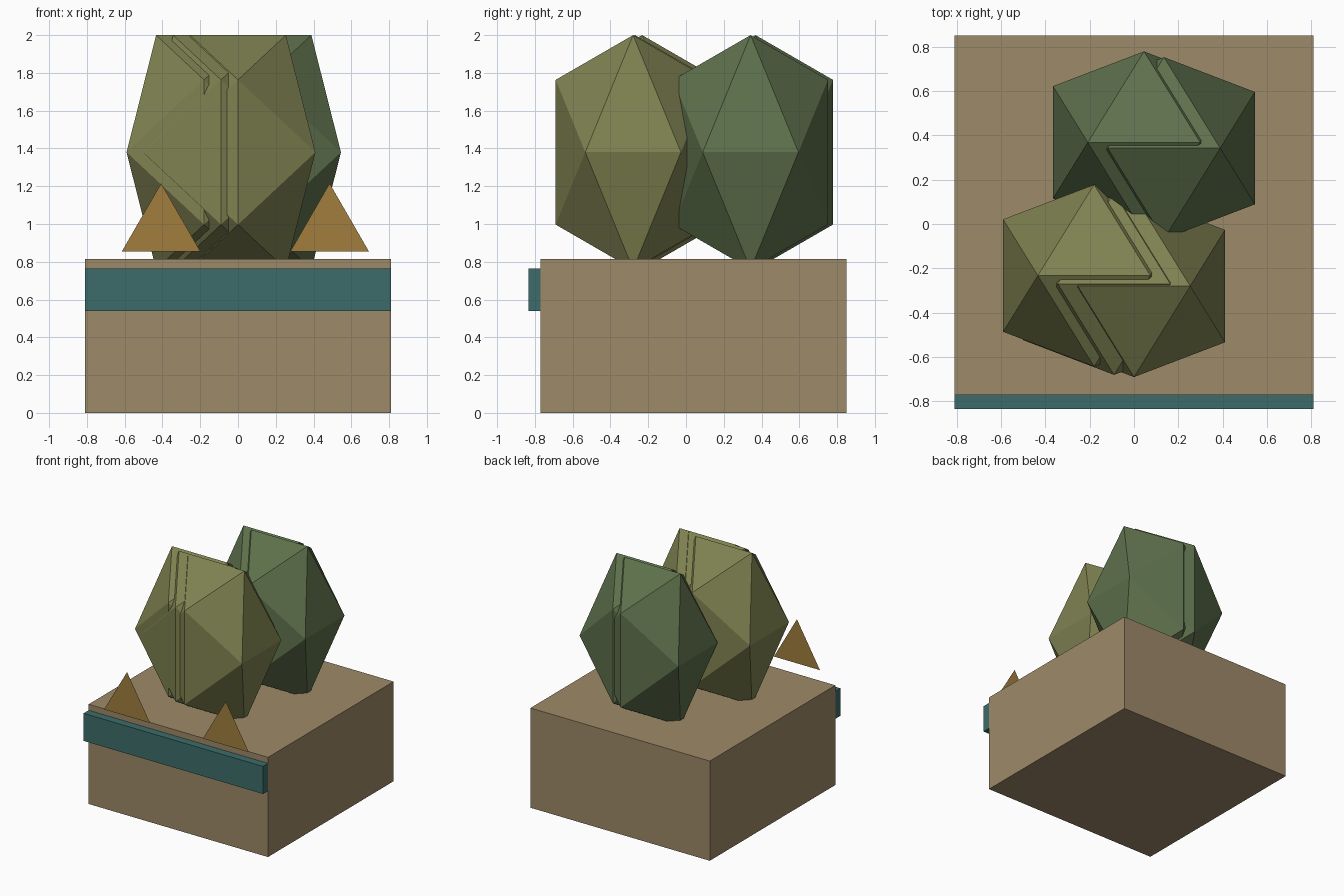
import bpy, bmesh, math
from mathutils import Vector

if "Cube" in bpy.data.objects:
    bpy.data.objects.remove(bpy.data.objects["Cube"])


def material(name, rgb):
    m = bpy.data.materials.new(name)
    m.diffuse_color = [(c / 255) ** 2.2 for c in rgb] + [1]
    m.use_nodes = True
    m.node_tree.nodes["Principled BSDF"].inputs["Base Color"].default_value = m.diffuse_color
    return m


def add_object(name, bm, mat):
    me = bpy.data.meshes.new(name)
    bm.to_mesh(me)
    bm.free()
    me.materials.append(mat)
    ob = bpy.data.objects.new(name, me)
    bpy.context.collection.objects.link(ob)
    return ob


def box(name, lo, hi, mat):
    bm = bmesh.new()
    bmesh.ops.create_cube(bm, size=1)
    for v in bm.verts:
        v.co = [l + (c + 0.5) * (h - l) for c, l, h in zip(v.co, lo, hi)]
    return add_object(name, bm, mat)


def leaf_clump(name, x, y, mat):
    """Tall icosahedron with a horizontal edge on top."""
    phi = (1 + math.sqrt(5)) / 2
    s, sz, zc = 0.2534, 0.3832, 1.38
    bm = bmesh.new()
    for a in (-1, 1):
        for b in (-phi, phi):
            for p in ((a, 0, b), (0, b, a), (b, a, 0)):
                bm.verts.new((x + p[0] * s, y + p[1] * s, zc + p[2] * sz))
    bmesh.ops.convex_hull(bm, input=bm.verts[:])
    bmesh.ops.recalc_face_normals(bm, faces=bm.faces[:])
    return add_object(name, bm, mat)


def flat_triangle(name, x, mat):
    r, zc, y = 0.24, 0.975, -0.85
    bm = bmesh.new()
    vs = [bm.verts.new((x + r * math.sin(t), y, zc + r * math.cos(t)))
          for t in (0, -2 * math.pi / 3, 2 * math.pi / 3)]
    bm.faces.new(vs)
    bm.normal_update()
    if bm.faces[:][0].normal.y > 0:
        bmesh.ops.reverse_faces(bm, faces=bm.faces[:])
    return add_object(name, bm, mat)


wood = material("tan", (156, 136, 104))
teal = material("teal", (62, 108, 105))
olive = material("olive", (126, 129, 82))
green = material("green", (94, 112, 77))
amber = material("amber", (160, 125, 64))

# Planter block and its front band
box("planter", (-0.81, -0.77, 0), (0.81, 0.85, 0.814), wood)
box("front_band", (-0.81, -0.835, 0.54), (0.81, -0.77, 0.765), teal)

# Overlapping foliage: three olive in front, two green behind
for i, (x, y) in enumerate([(-0.18, -0.2325), (-0.09, -0.27), (0, -0.28)]):
    leaf_clump(f"front_foliage_{i + 1}", x, y, olive)
for i, (x, y) in enumerate([(0.045, 0.368), (0.135, 0.342)]):
    leaf_clump(f"back_foliage_{i + 1}", x, y, green)

# Flat triangular tags in front of the planter
flat_triangle("left_tag", -0.407, amber)
flat_triangle("right_tag", 0.485, amber)
